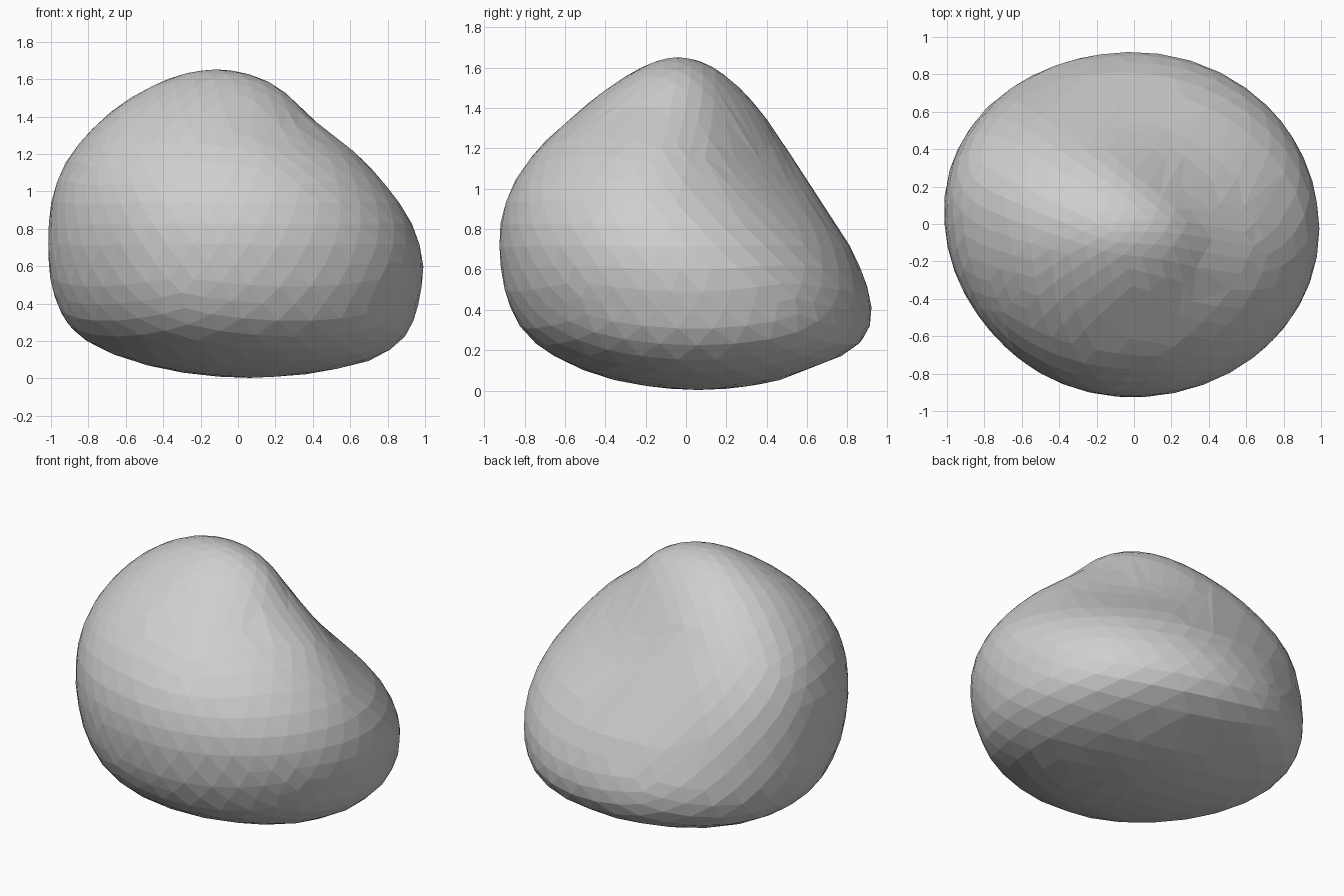
import bpy
import bmesh
from math import atan2, cos, sin, sqrt, exp, radians, pi

if "Cube" in bpy.data.objects:
    bpy.data.objects.remove(bpy.data.objects["Cube"], do_unlink=True)

HEIGHT = 1.655
# Height, then left/right and front/back extents of the boulder
LEVELS = [
    (0.02, -0.25, 0.38, -0.22, 0.34),
    (0.10, -0.60, 0.75, -0.52, 0.61),
    (0.20, -0.82, 0.88, -0.72, 0.85),
    (0.40, -0.96, 0.965, -0.87, 0.925),
    (0.60, -1.00, 1.00, -0.92, 0.87),
    (0.80, -0.99, 0.96, -0.93, 0.77),
    (1.00, -0.95, 0.84, -0.88, 0.63),
    (1.20, -0.86, 0.66, -0.74, 0.50),
    (1.40, -0.70, 0.39, -0.52, 0.37),
    (1.60, -0.38, 0.15, -0.23, 0.15),
]


def section(z):
    """Centre and rounded half-widths at a height, relative to a sphere."""
    rows = []
    for h, x0, x1, y0, y1 in LEVELS:
        ring = sqrt(1 - (2 * h / HEIGHT - 1) ** 2)
        rows.append((h, (x0 + x1) / 2, (y0 + y1) / 2,
                     (x1 - x0) / 2 / ring, (y1 - y0) / 2 / ring))
    if z <= rows[0][0]:
        return rows[0][1:]
    for a, b in zip(rows, rows[1:]):
        if z <= b[0]:
            t = (z - a[0]) / (b[0] - a[0])
            return [p + (q - p) * t for p, q in zip(a[1:], b[1:])]
    return rows[-1][1:]


def bell(d, width):
    return exp(-0.5 * (d / width) ** 2)


def bump(angle, centre, width):
    """Soft bell around a compass direction, in degrees."""
    d = (angle - radians(centre) + pi) % (2 * pi) - pi
    return bell(d, radians(width))


# Boulder body, a faceted sphere fitted to the sections
bm = bmesh.new()
bmesh.ops.create_icosphere(bm, subdivisions=4, radius=1)
for v in bm.verts:
    z = (v.co.z + 1) * HEIGHT / 2
    ring = sqrt(max(0, 1 - v.co.z ** 2))
    angle = atan2(v.co.y, v.co.x)
    cx, cy, hx, hy = section(z)
    # Uneven outline, a raised back ridge, and a hollow above the back shoulder
    swell = 1 + 0.05 * bump(angle, 145, 20) - 0.03 * bump(angle, 215, 20)
    ridge = 0.11 * bump(angle, 138, 22) * bell(z - 1.08, 0.25)
    hollow = 0.11 * bump(angle, 50, 28) * bell(z - 1.15, 0.24)
    r = ring * swell
    v.co = (cx + (hx * r + ridge - hollow) * cos(angle),
            cy + (hy * r + ridge - hollow) * sin(angle), z)

# Soften, then merge small facets into broader, irregular ones
bmesh.ops.smooth_vert(bm, verts=bm.verts, factor=0.5,
                      use_axis_x=True, use_axis_y=True, use_axis_z=True)
bmesh.ops.dissolve_limit(bm, angle_limit=radians(4), verts=bm.verts, edges=bm.edges)
bmesh.ops.triangulate(bm, faces=[f for f in bm.faces if len(f.verts) > 4])

bmesh.ops.recalc_face_normals(bm, faces=bm.faces)
mesh = bpy.data.meshes.new("boulder")
bm.to_mesh(mesh)
bm.free()
boulder = bpy.data.objects.new("boulder", mesh)
bpy.context.collection.objects.link(boulder)

# Stone colour
stone = bpy.data.materials.new("stone_grey")
stone.use_nodes = True
colour = (0.62, 0.62, 0.62, 1)
stone.diffuse_color = colour
stone.node_tree.nodes["Principled BSDF"].inputs["Base Color"].default_value = colour
mesh.materials.append(stone)
